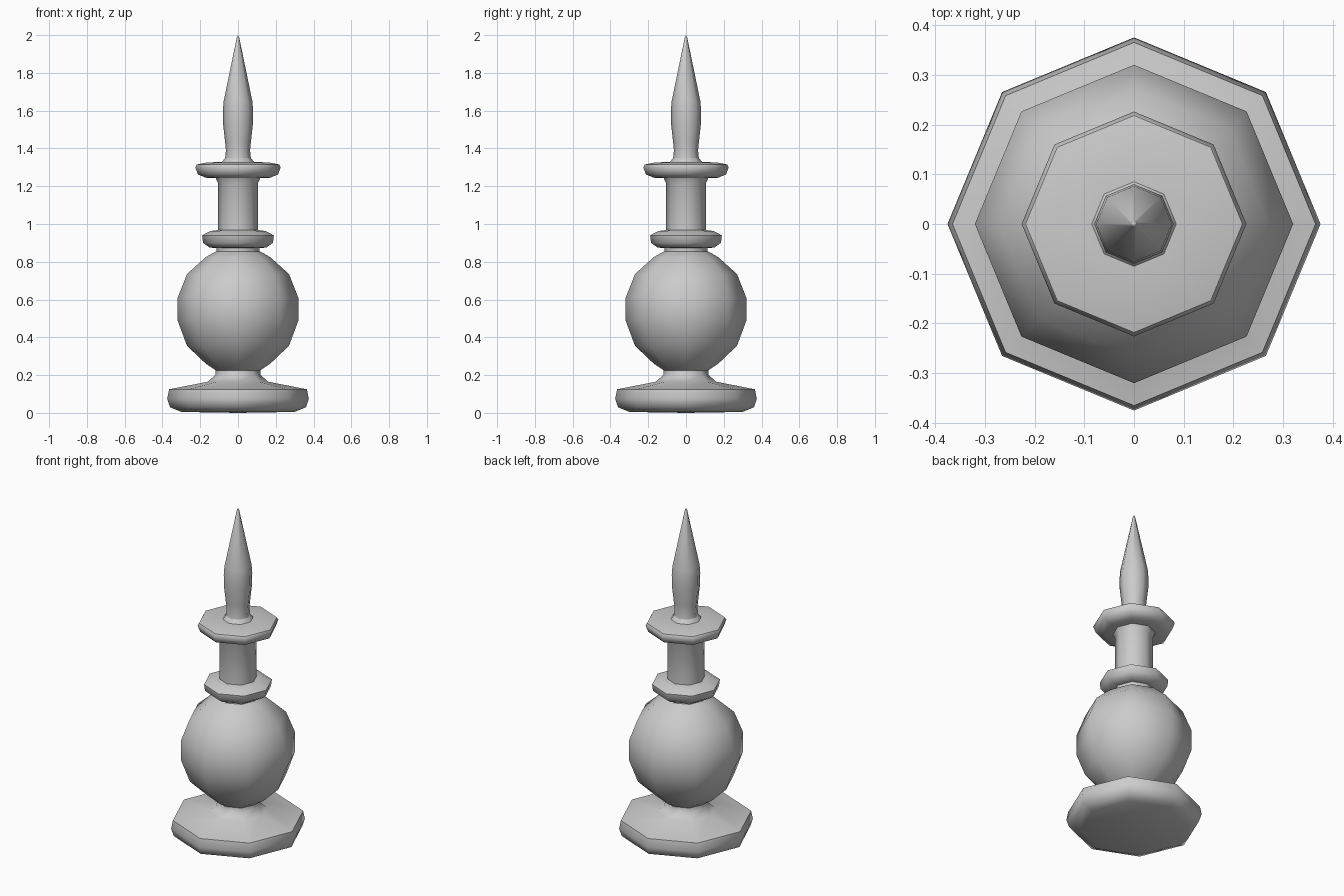
import bpy, bmesh
from math import cos, sin, pi, radians

if "Cube" in bpy.data.objects:
    bpy.data.objects.remove(bpy.data.objects["Cube"])

SIDES = 8


def lathe(name, profile, angle=50):
    """Turn a (radius, height) profile, bottom to top, into an octagonal part."""
    bm = bmesh.new()
    rings = []
    for r, z in profile:
        if r == 0:
            rings.append([bm.verts.new((0, 0, z))] * SIDES)
        else:
            rings.append([bm.verts.new((r * cos(2 * pi * i / SIDES),
                                        r * sin(2 * pi * i / SIDES), z))
                          for i in range(SIDES)])
    for low, high in zip(rings, rings[1:]):
        for i in range(SIDES):
            j = (i + 1) % SIDES
            corners = [low[i], low[j], high[j], high[i]]
            bm.faces.new(list(dict.fromkeys(corners)))
    bmesh.ops.recalc_face_normals(bm, faces=bm.faces)
    mesh = bpy.data.meshes.new(name)
    bm.to_mesh(mesh)
    bm.free()
    obj = bpy.data.objects.new(name, mesh)
    bpy.context.collection.objects.link(obj)
    bpy.ops.object.select_all(action='DESELECT')
    obj.select_set(True)
    bpy.context.view_layer.objects.active = obj
    bpy.ops.object.shade_smooth_by_angle(angle=radians(angle))
    return obj


# Foot: wide disc with a sloped top and a narrow waist
lathe("foot", [(0, 0), (0.30, 0.005), (0.36, 0.03), (0.375, 0.075),
               (0.365, 0.125), (0.16, 0.165), (0.12, 0.20), (0.118, 0.225)])

# Round body with a flat band at its equator
lathe("bulb", [(0.118, 0.225), (0.17, 0.26), (0.27, 0.355), (0.32, 0.49),
               (0.32, 0.608), (0.27, 0.735), (0.17, 0.825), (0.14, 0.842),
               (0.115, 0.855)])

# Lower collar ring
lathe("lower_ring", [(0.115, 0.855), (0.115, 0.873), (0.15, 0.875),
                     (0.185, 0.90), (0.19, 0.94), (0.145, 0.963),
                     (0.105, 0.968)])

# Straight shaft with a slight flare on top
lathe("shaft", [(0.105, 0.968), (0.105, 1.215), (0.118, 1.243)])

# Upper ring
lathe("upper_ring", [(0.118, 1.243), (0.17, 1.245), (0.212, 1.262),
                     (0.226, 1.30), (0.218, 1.315), (0.165, 1.326),
                     (0.085, 1.328), (0.068, 1.35)])

# Pointed finial
lathe("finial", [(0.068, 1.35), (0.064, 1.39), (0.068, 1.43), (0.079, 1.53),
                 (0.08, 1.60), (0.076, 1.65), (0.006, 1.99), (0, 2.0)])
